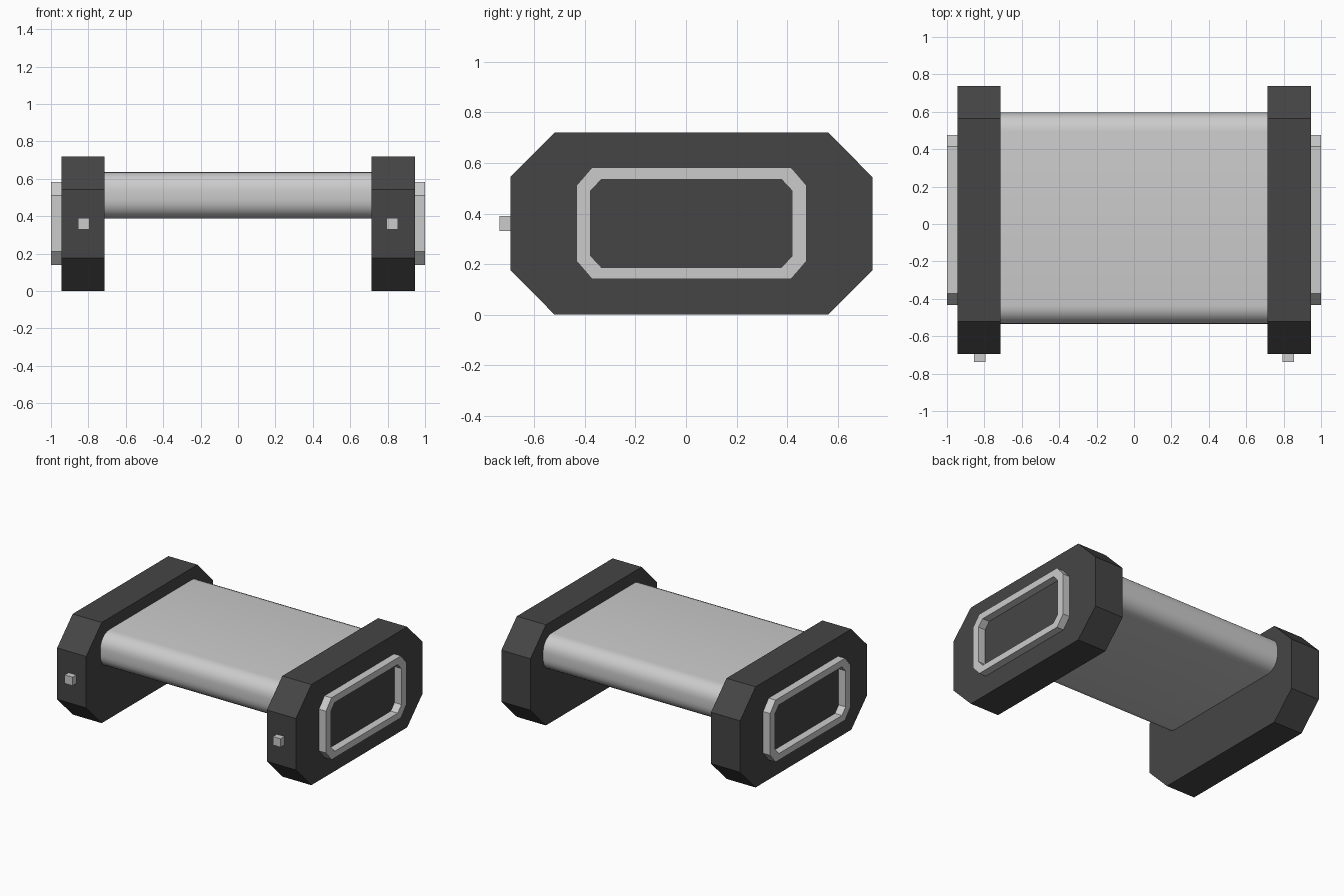
import bpy, math

if "Cube" in bpy.data.objects:
    bpy.data.objects.remove(bpy.data.objects["Cube"])

dark = bpy.data.materials.new("dark_housing")
dark.diffuse_color = (0.06, 0.06, 0.06, 1)
dark.use_nodes = True
dark.node_tree.nodes["Principled BSDF"].inputs["Base Color"].default_value = dark.diffuse_color


def chamfered(y0, y1, z0, z1, cy, cz):
    """Octagon outline in the YZ plane."""
    return [(y0 + cy, z0), (y1 - cy, z0), (y1, z0 + cz), (y1, z1 - cz),
            (y1 - cy, z1), (y0 + cy, z1), (y0, z1 - cz), (y0, z0 + cz)]


def rounded(y0, y1, z0, z1, r, n):
    """Rounded rectangle outline in the YZ plane."""
    pts = []
    centres = [(y1 - r, z1 - r), (y0 + r, z1 - r), (y0 + r, z0 + r), (y1 - r, z0 + r)]
    for k, (cy, cz) in enumerate(centres):
        for i in range(n + 1):
            a = math.pi / 2 * (k + i / n)
            pts.append((cy + r * math.cos(a), cz + r * math.sin(a)))
    return pts


def make(name, verts, faces, mat=None):
    mesh = bpy.data.meshes.new(name)
    mesh.from_pydata(verts, [], faces)
    if mat:
        mesh.materials.append(mat)
    obj = bpy.data.objects.new(name, mesh)
    bpy.context.collection.objects.link(obj)
    return obj


def extrude(name, outline, x0, x1, mat=None):
    n = len(outline)
    verts = [(x, y, z) for x in (x0, x1) for y, z in outline]
    faces = [(i, (i + 1) % n, n + (i + 1) % n, n + i) for i in range(n)]
    faces = [f[::-1] for f in faces]
    faces += [tuple(range(n))[::-1], tuple(range(n, 2 * n))]
    faces[:n] = [f[::-1] for f in faces[:n]]
    return make(name, verts, faces, mat)


def ring(name, outer, inner, x0, x1):
    n = len(outer)
    loops = [(x0, outer), (x1, outer), (x1, inner), (x0, inner)]
    verts = [(x, y, z) for x, loop in loops for y, z in loop]
    faces = []
    for k in range(4):
        a, b = k * n, (k + 1) % 4 * n
        for i in range(n):
            j = (i + 1) % n
            faces.append((a + i, a + j, b + j, b + i))
    return make(name, verts, faces)


# Smooth central body
body = extrude("central_body", rounded(-0.535, 0.595, 0.387, 0.637, 0.1, 6), -0.72, 0.72)
bpy.context.view_layer.objects.active = body
body.select_set(True)
bpy.ops.object.shade_smooth_by_angle(angle=math.radians(30))

plate = chamfered(-0.695, 0.738, 0, 0.72, 0.175, 0.176)
rim_out = chamfered(-0.433, 0.477, 0.14, 0.583, 0.062, 0.072)
rim_in = chamfered(-0.377, 0.42, 0.187, 0.535, 0.042, 0.045)
peg = [(-0.738, 0.33), (-0.69, 0.33), (-0.69, 0.391), (-0.738, 0.391)]

for side, s in (("right", 1), ("left", -1)):
    def span(a, b):
        return (a, b) if s > 0 else (-b, -a)
    # Octagonal end housing, raised rim on its outer face, front peg
    extrude(side + "_end_housing", plate, *span(0.715, 0.945), dark)
    rim = ring(side + "_rim", rim_out, rim_in, 0.945, 1.0)
    if s < 0:
        for v in rim.data.vertices:
            v.co.x *= -1
        rim.data.flip_normals()
    extrude(side + "_front_peg", peg, *span(0.793, 0.855))
